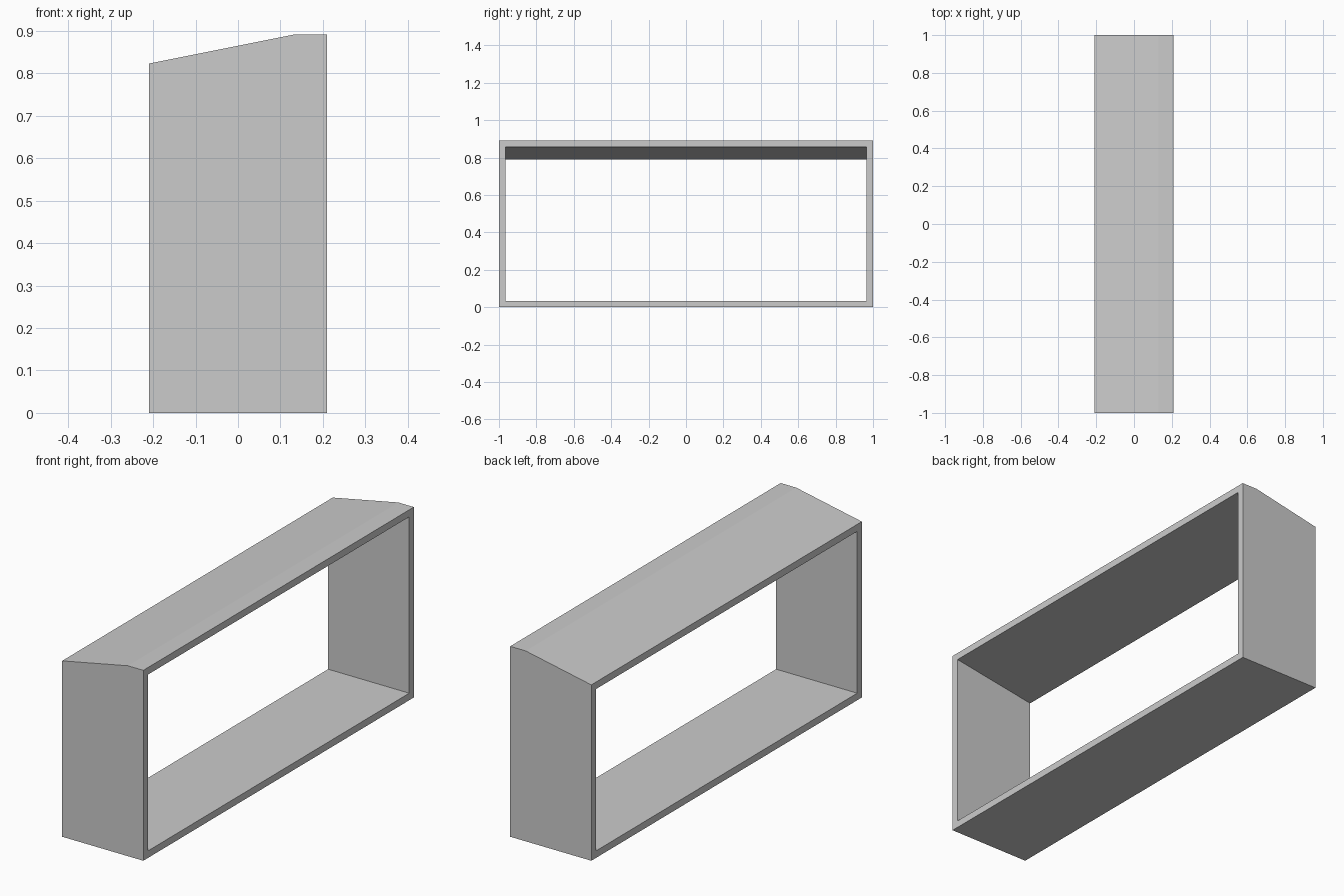
import bpy, bmesh

if "Cube" in bpy.data.objects:
    bpy.data.objects.remove(bpy.data.objects["Cube"])


def prism(name, profile, half_width):
    """Extrude an x-z profile along y, centred on y = 0."""
    bm = bmesh.new()
    face = bm.faces.new([bm.verts.new((x, -half_width, z)) for x, z in profile])
    ext = bmesh.ops.extrude_face_region(bm, geom=[face])
    verts = [v for v in ext["geom"] if isinstance(v, bmesh.types.BMVert)]
    bmesh.ops.translate(bm, verts=verts, vec=(0, 2 * half_width, 0))
    bmesh.ops.recalc_face_normals(bm, faces=bm.faces)
    mesh = bpy.data.meshes.new(name)
    bm.to_mesh(mesh)
    bm.free()
    obj = bpy.data.objects.new(name, mesh)
    bpy.context.collection.objects.link(obj)
    return obj


# Outer shell: sloping lid with a short flat strip along the +x edge
frame = prism("open_frame", [(-0.21, 0), (0.21, 0), (0.21, 0.891),
                             (0.13, 0.891), (-0.21, 0.823)], 1.0)

# Opening through the frame, with one sloped ceiling (extended past both faces)
low, high, d, over = 0.79, 0.858, 0.21, 0.1
step = (high - low) / (2 * d) * over
opening = prism("opening_cutter", [(-d - over, 0.033), (d + over, 0.033),
                                   (d + over, high + step),
                                   (-d - over, low - step)], 0.966)
opening.hide_render = True

# Cut the opening, then discard the cutter
cut = frame.modifiers.new("opening", "BOOLEAN")
cut.operation = "DIFFERENCE"
cut.solver = "EXACT"
cut.object = opening
bpy.context.view_layer.objects.active = frame
frame.select_set(True)
bpy.ops.object.modifier_apply(modifier=cut.name)
bpy.data.objects.remove(opening, do_unlink=True)
